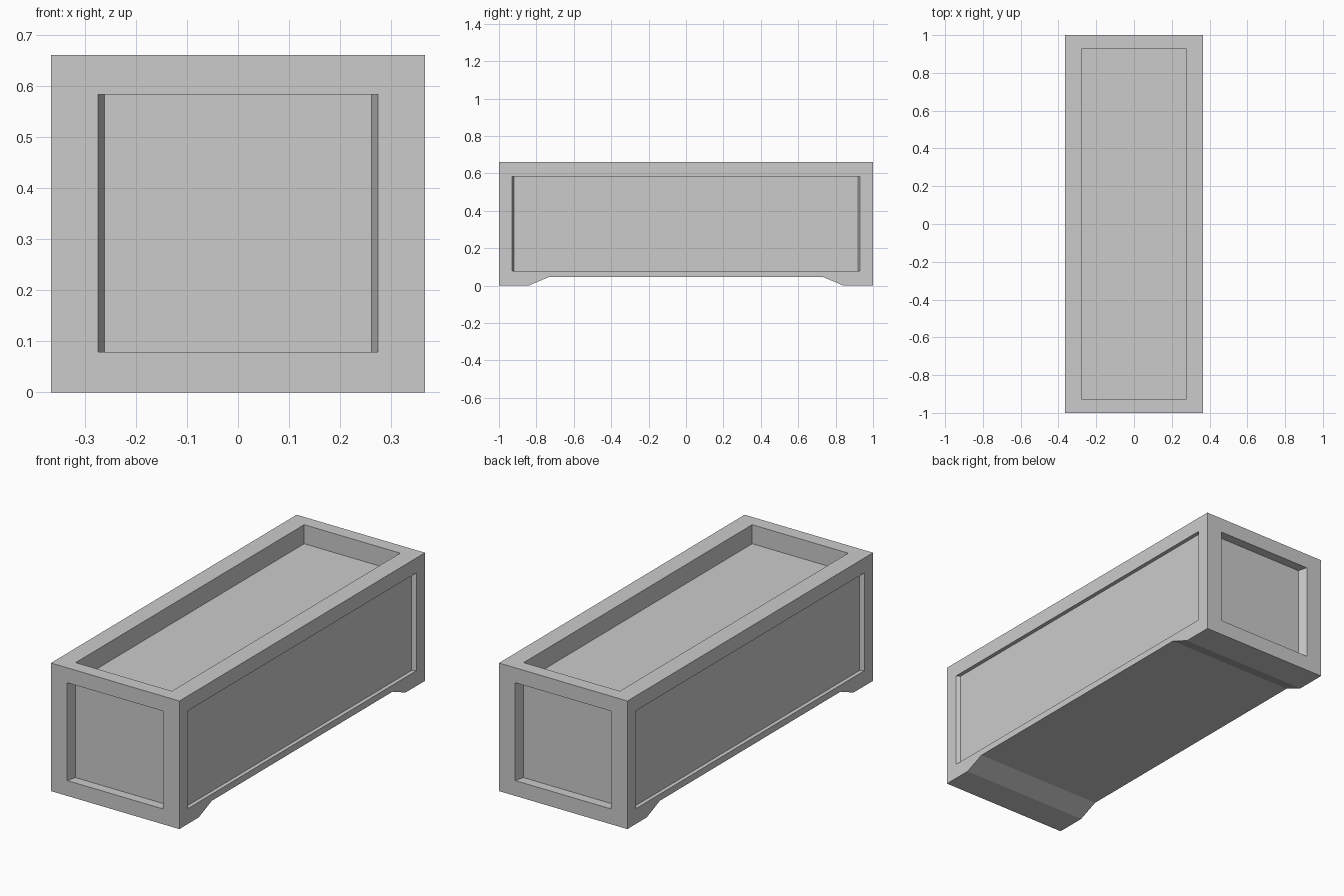
import bpy, bmesh
from mathutils import Vector

if "Cube" in bpy.data.objects:
    bpy.data.objects.remove(bpy.data.objects["Cube"])

W, L, H = 0.366, 1.0, 0.66          # half width, half length, height
Z0, Z1 = 0.079, 0.583               # bottom and top of the side panels
IN_X, IN_Y = 0.274, 0.93            # half size of openings
FLOOR = 0.562                       # floor of the top recess


def prism(name, points, offset):
    """Extrude a closed polygon along an offset vector."""
    bm = bmesh.new()
    face = bm.faces.new([bm.verts.new(p) for p in points])
    res = bmesh.ops.extrude_face_region(bm, geom=[face], use_keep_orig=True)
    verts = [g for g in res["geom"] if isinstance(g, bmesh.types.BMVert)]
    bmesh.ops.translate(bm, verts=verts, vec=Vector(offset))
    bmesh.ops.recalc_face_normals(bm, faces=bm.faces)
    mesh = bpy.data.meshes.new(name)
    bm.to_mesh(mesh)
    bm.free()
    obj = bpy.data.objects.new(name, mesh)
    bpy.context.collection.objects.link(obj)
    return obj


def carve(target, cutter):
    """Subtract the cutter from the target and remove it."""
    cutter.hide_render = True
    mod = target.modifiers.new("carve", "BOOLEAN")
    mod.operation, mod.solver, mod.object = "DIFFERENCE", "EXACT", cutter
    bpy.context.view_layer.objects.active = target
    bpy.ops.object.modifier_apply(modifier=mod.name)
    bpy.data.objects.remove(cutter)


def panel_cutter(face, half, depth, taper, axis, sign):
    """Recess with flared left and right walls, straight top and bottom."""
    points = []
    for side, k in ((-1, -1), (1, -1), (1, 1), (-1, 1)):
        out = sign * (face + k * depth)         # k = 1 lies outside the body
        across = side * (half + k * taper)
        points.append((across, out, Z0) if axis == "y" else (out, across, Z0))
    return prism("panel_cutter", points, (0, 0, Z1 - Z0))


# Body: side profile with two sloped feet, extruded across the width
right_half = [(0.735, 0.045), (0.842, 0), (L, 0), (L, H)]
profile = right_half + [(-y, z) for y, z in reversed(right_half)]
planter = prism("planter_box", [(-W, y, z) for y, z in profile], (2 * W, 0, 0))

# Shallow tray in the top
carve(planter, prism("tray_cutter",
                     [(-IN_X, -IN_Y, FLOOR), (IN_X, -IN_Y, FLOOR),
                      (IN_X, IN_Y, FLOOR), (-IN_X, IN_Y, FLOOR)], (0, 0, 0.3)))

# Recessed panels on the ends and long sides
for s in (-1, 1):
    carve(planter, panel_cutter(L, IN_X, 0.049, 0.013, "y", s))
    carve(planter, panel_cutter(W, IN_Y, 0.02, 0.01, "x", s))
